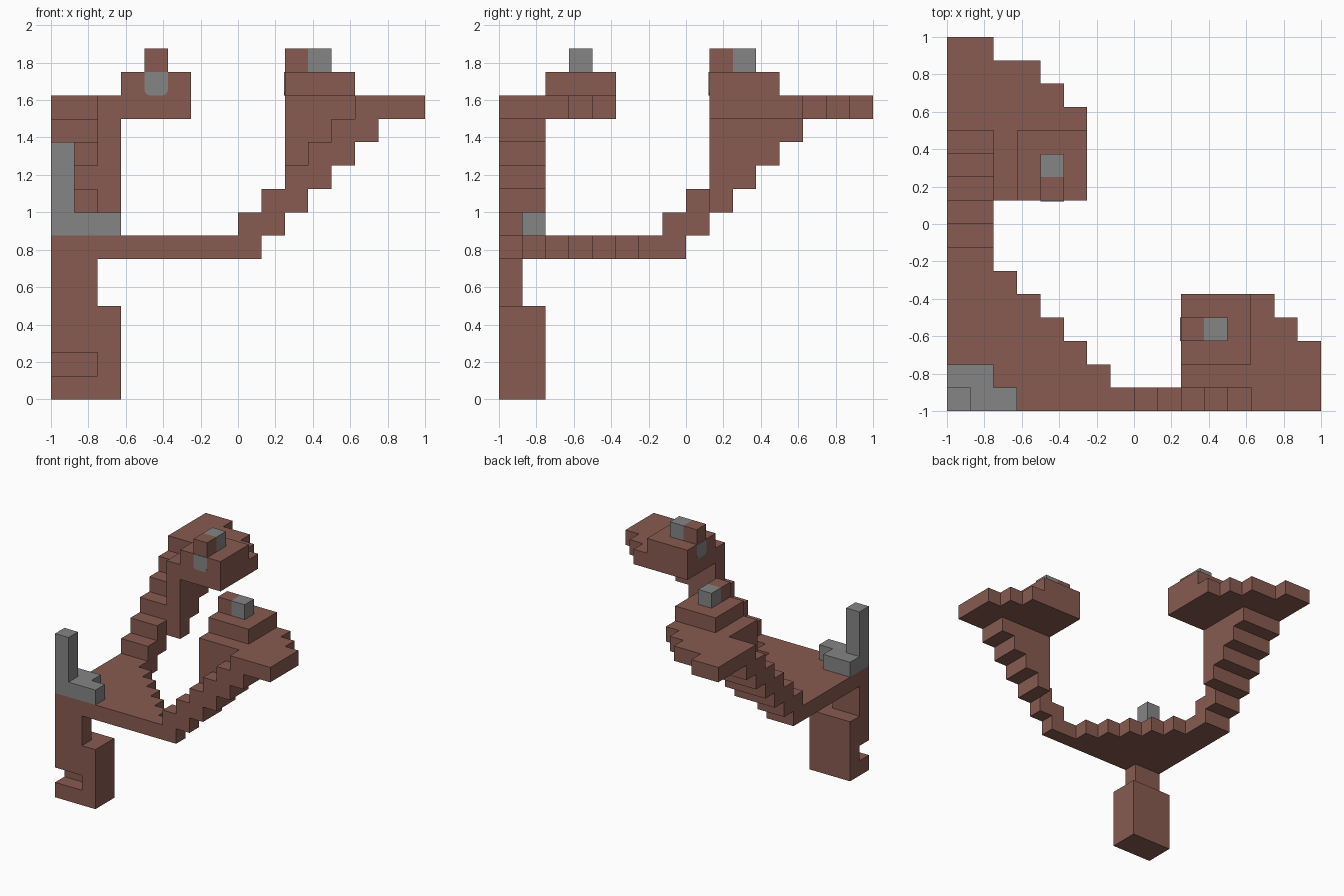
import bpy, bmesh
from math import sin, cos, radians
from mathutils import Vector

U = 0.125  # block size
old = bpy.data.objects.get("Cube")
if old:
    bpy.data.objects.remove(old, do_unlink=True)


def material(name, rgb):
    m = bpy.data.materials.new(name)
    m.use_nodes = True
    m.diffuse_color = (*rgb, 1)
    m.node_tree.nodes["Principled BSDF"].inputs["Base Color"].default_value = (*rgb, 1)
    return m


BROWN = material("reddish brown", (0.245, 0.105, 0.082))
GREY = material("mid grey", (0.235, 0.235, 0.235))


def block(x0, x1, y0, y1, z0, z1):
    return {(x, y, z) for x in range(x0, x1) for y in range(y0, y1) for z in range(z0, z1)}


def place(x, y, z):
    return Vector((x * U - 1, y * U - 1, z * U))


def finish(name, bm, mat):
    mesh = bpy.data.meshes.new(name)
    bm.to_mesh(mesh)
    bm.free()
    mesh.materials.append(mat)
    obj = bpy.data.objects.new(name, mesh)
    bpy.context.collection.objects.link(obj)


parts = {}

# Leg: thin shin and foot with a notch at the front
leg = block(0, 2, 0, 1, 4, 6) | block(0, 3, 0, 2, 0, 4)
parts["leg"] = (leg - block(0, 2, 0, 1, 1, 2), BROWN)

# Stepped triangular platform
platform = set()
for y, width in enumerate((9, 7, 6, 5, 4, 3, 2, 2)):
    platform |= block(0, width, y, y + 1, 6, 7)
parts["platform"] = (platform, BROWN)

# Two rising arms, each with a web on its inner side
front_arm, back_arm = set(), set()
for k in range(5):
    front_arm |= block(8 + k, 10 + k, 0, 1, 7 + k, 8 + k)
    back_arm |= block(0, 2, 7 + k, 9 + k, 7 + k, 8 + k)
for k in range(4):
    front_arm |= block(10, 11 + k, 1, 2, 8 + k, 9 + k)
    back_arm |= block(2, 3, 9, 10 + k, 8 + k, 9 + k)
parts["front_arm"] = (front_arm, BROWN)
parts["back_arm"] = (back_arm, BROWN)

# Stepped slabs at the arm ends
front_slab = block(10, 13, 1, 5, 12, 13)
for x, depth in ((13, 5), (14, 4), (15, 3)):
    front_slab |= block(x, x + 1, 0, depth, 12, 13)
back_slab = block(2, 6, 9, 12, 12, 13)
for y, width in ((12, 6), (13, 5), (14, 4), (15, 2)):
    back_slab |= block(0, width, y, y + 1, 12, 13)
parts["front_slab"] = (front_slab, BROWN)
parts["back_slab"] = (back_slab, BROWN)

# Raised pads and knobs
parts["front_pad"] = (block(10, 13, 2, 5, 13, 14), BROWN)
parts["back_pad"] = (block(3, 6, 9, 12, 13, 14), BROWN)
parts["front_knob"] = ({(10, 3, 14)}, BROWN)
parts["back_knob"] = ({(4, 9, 14)}, BROWN)
parts["front_grey_knob"] = ({(11, 3, 14)}, GREY)
parts["back_grey_knob"] = ({(4, 10, 14)}, GREY)

# Grey corner bracket with upright post
parts["corner_post"] = (block(0, 2, 0, 2, 7, 8) | {(2, 0, 7)} | block(0, 1, 0, 1, 7, 11), GREY)

# Build only the exposed block faces, merged into flat areas
filled = set().union(*(cells for cells, mat in parts.values()))
for name, (cells, mat) in parts.items():
    bm = bmesh.new()
    for cell in sorted(cells):
        for axis in range(3):
            for side in (0, 1):
                near = list(cell)
                near[axis] += 2 * side - 1
                if tuple(near) in filled:
                    continue
                loop = []
                for a, b in ((0, 0), (1, 0), (1, 1), (0, 1)):
                    p = list(cell)
                    p[axis] += side
                    p[(axis + 1) % 3] += a
                    p[(axis + 2) % 3] += b
                    loop.append(bm.verts.new(place(*p)))
                bm.faces.new(loop if side else loop[::-1])
    bmesh.ops.remove_doubles(bm, verts=bm.verts[:], dist=0.001)
    bmesh.ops.dissolve_limit(bm, angle_limit=radians(1), verts=bm.verts[:], edges=bm.edges[:])
    finish(name, bm, mat)


# Grey patches with rounded lower corners on the inner pad faces
def patch(name, corner, along, out):
    r = 0.03
    outline = [(0, U), (U, U)]
    for cx, start in ((U - r, 0), (r, -90)):
        for i in range(5):
            a = radians(start - i * 22.5)
            outline.append((cx + r * cos(a), r + r * sin(a)))
    bm = bmesh.new()
    face = bm.faces.new([bm.verts.new(corner + along * u + Vector((0, 0, v))) for u, v in outline])
    grown = bmesh.ops.extrude_face_region(bm, geom=[face])["geom"]
    tops = [v for v in grown if isinstance(v, bmesh.types.BMVert)]
    bmesh.ops.translate(bm, verts=tops, vec=out * 0.004)
    bmesh.ops.recalc_face_normals(bm, faces=bm.faces[:])
    finish(name, bm, GREY)


X, Y = Vector((1, 0, 0)), Vector((0, 1, 0))
patch("back_patch", place(4, 9, 13), X, -Y)
patch("front_patch", place(10, 3, 13), Y, -X)
